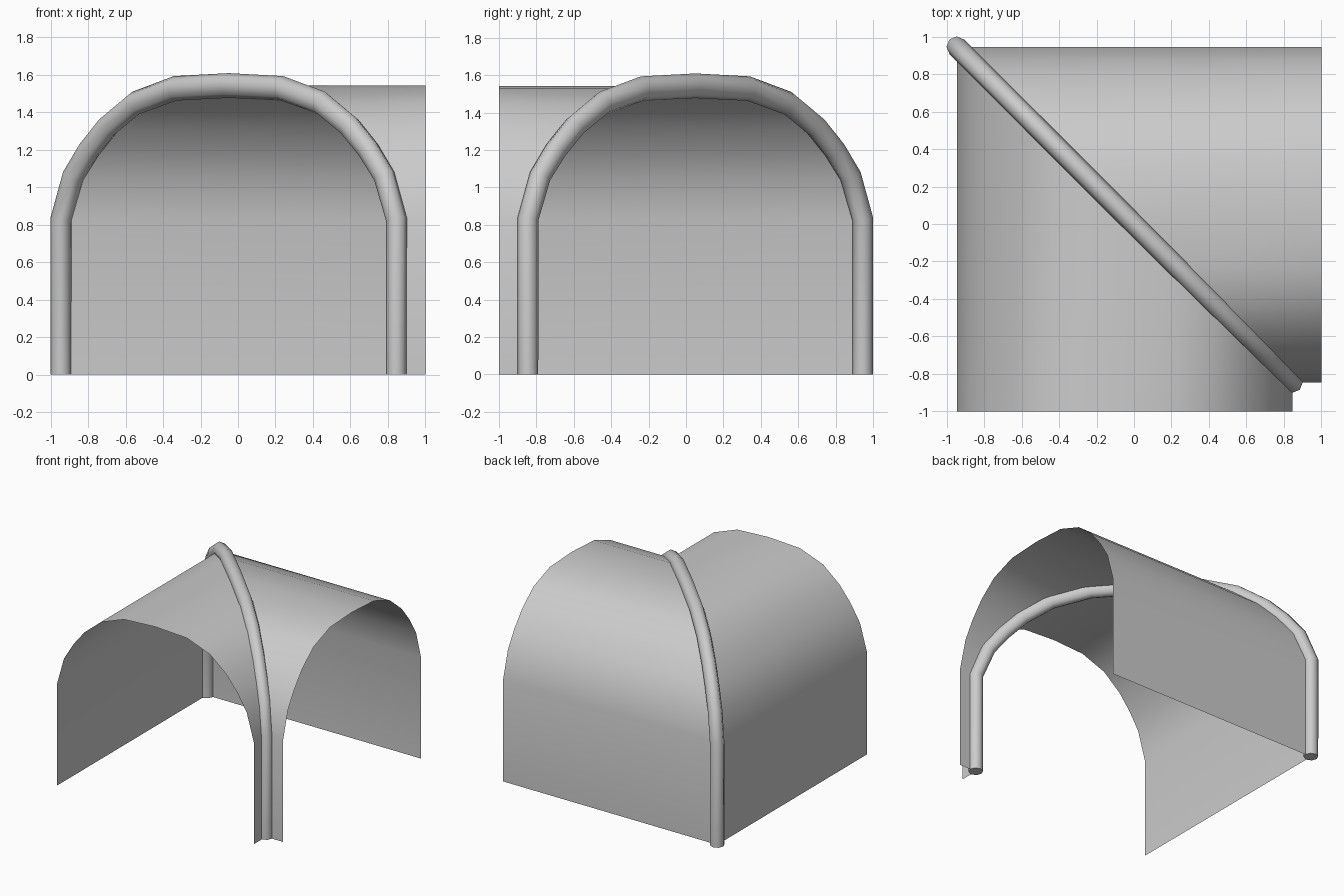
import bpy, bmesh, math
from mathutils import Vector

cube = bpy.data.objects.get("Cube")
if cube:
    bpy.data.objects.remove(cube)

# One shared stone grey
grey = bpy.data.materials.new("stone_grey")
grey.use_nodes = True
COLOUR = (0.6, 0.6, 0.6, 1)
grey.diffuse_color = COLOUR
grey.node_tree.nodes["Principled BSDF"].inputs["Base Color"].default_value = COLOUR

# Half of the arch: distance from the centre line, height
CENTRE = -0.05
half = [(0.895, 0), (0.895, 0.83), (0.83, 1.06), (0.745, 1.2), (0.645, 1.325),
        (0.495, 1.45), (0.285, 1.528)]
arch = ([(CENTRE - u, z) for u, z in half] + [(CENTRE, 1.543)]
        + [(CENTRE + u, z) for u, z in reversed(half)])


def make_object(name, rings, closed=False):
    """Skin a list of equal-length point rings."""
    bm = bmesh.new()
    rows = [[bm.verts.new(p) for p in ring] for ring in rings]
    count = len(rows[0])
    for a, b in zip(rows, rows[1:]):
        for i in range(count if closed else count - 1):
            j = (i + 1) % count
            bm.faces.new((a[i], a[j], b[j], b[i]))
    if closed:
        bm.faces.new(rows[0])
        bm.faces.new(rows[-1])
        bmesh.ops.recalc_face_normals(bm, faces=bm.faces)
    else:
        # Sheets face away from the inside of the vault
        bm.normal_update()
        if sum(f.normal.z * f.calc_area() for f in bm.faces) < 0:
            bmesh.ops.reverse_faces(bm, faces=bm.faces)
    mesh = bpy.data.meshes.new(name)
    bm.to_mesh(mesh)
    bm.free()
    mesh.materials.append(grey)
    obj = bpy.data.objects.new(name, mesh)
    bpy.context.collection.objects.link(obj)
    bpy.ops.object.select_all(action="DESELECT")
    obj.select_set(True)
    bpy.context.view_layer.objects.active = obj
    bpy.ops.object.shade_smooth_by_angle(angle=math.radians(60))
    return obj


# Two barrel vaults meeting on the diagonal
mitre = [(u, -u, z) for u, z in arch]
make_object("front_vault", [[(u, -1, z) for u, z in arch], mitre])
make_object("side_vault", [[(1, -u, z) for u, z in arch], mitre])

# Octagonal rib swept along the diagonal arch
across = Vector((1, 1, 0)).normalized()
path = [Vector(p) for p in mitre]
SIDES, RADIUS = 8, 0.055
rings = []
for i, p in enumerate(path):
    before = (p - path[i - 1]).normalized() if i else Vector((0, 0, 1))
    after = (path[i + 1] - p).normalized() if i < len(path) - 1 else Vector((0, 0, -1))
    tangent = (before + after).normalized()
    normal = tangent.cross(across)
    depth = RADIUS + 0.011 * abs(normal.z)
    rings.append([p + across * RADIUS * math.cos(t) + normal * depth * math.sin(t)
                  for t in (math.tau * k / SIDES for k in range(SIDES))])
make_object("diagonal_rib", rings, closed=True)
